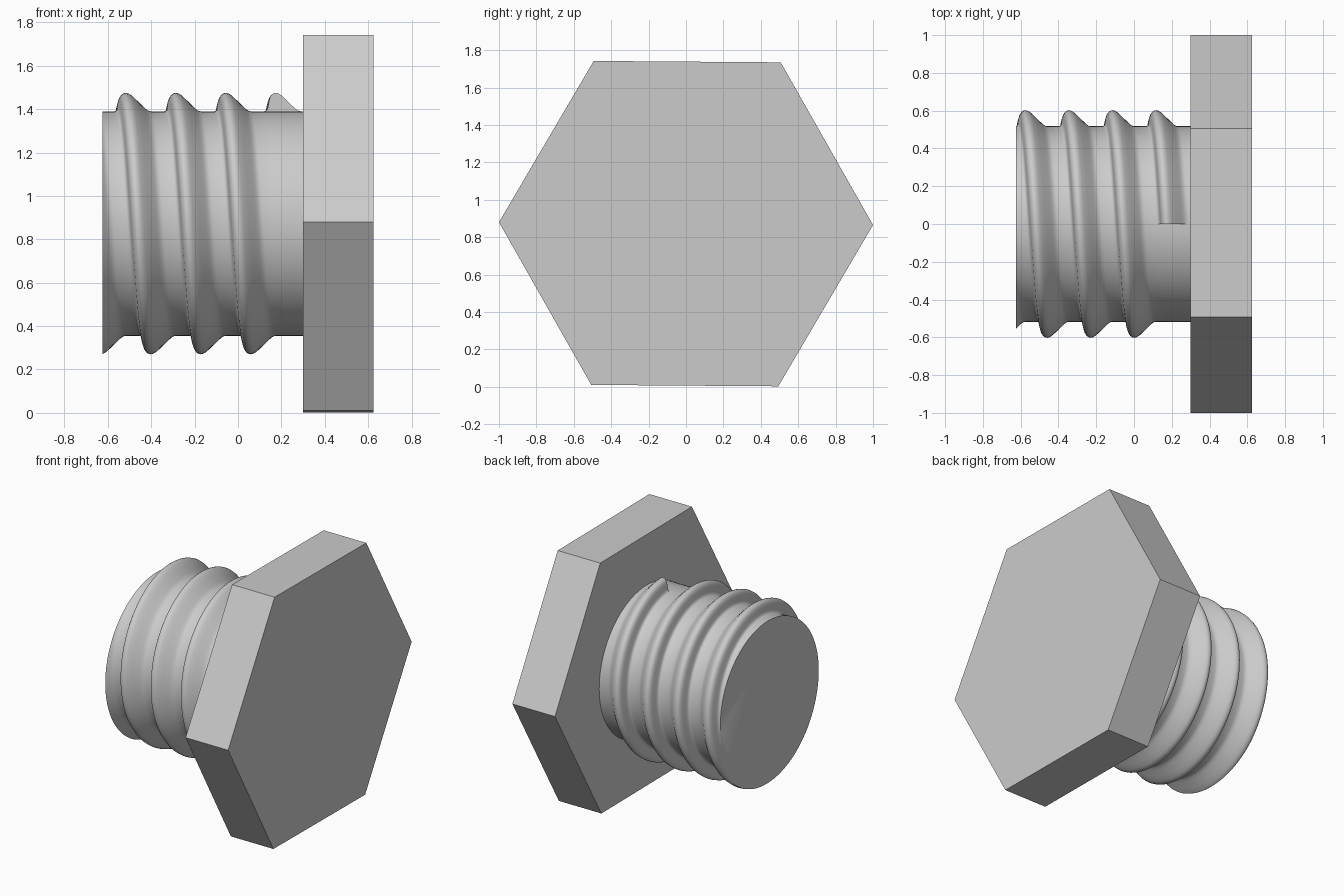
import bpy, bmesh
from math import sin, cos, tau, radians
from mathutils import Matrix

cube = bpy.data.objects.get("Cube")
if cube:
    bpy.data.objects.remove(cube, do_unlink=True)

AXIS_Z = 0.8725
HEAD_IN, HEAD_OUT, TIP = 0.30, 0.625, -0.625
SHANK_R, PITCH, START_X = 0.5175, 0.2305, 0.1745
STEPS, TURNS = 96, 5

steel = bpy.data.materials.new("grey_steel")
steel.use_nodes = True
colour = (0.6, 0.6, 0.6, 1)
steel.diffuse_color = colour
steel.node_tree.nodes["Principled BSDF"].inputs["Base Color"].default_value = colour


def make_object(name, bm):
    bmesh.ops.recalc_face_normals(bm, faces=bm.faces)
    mesh = bpy.data.meshes.new(name)
    bm.to_mesh(mesh)
    bm.free()
    obj = bpy.data.objects.new(name, mesh)
    bpy.context.collection.objects.link(obj)
    mesh.materials.append(steel)
    return obj


# Hexagonal head
bm = bmesh.new()
ring = [bm.verts.new((HEAD_IN, cos(tau * k / 6 - 0.0075),
                      AXIS_Z + sin(tau * k / 6 - 0.0075))) for k in range(6)]
face = bm.faces.new(ring)
side = bmesh.ops.extrude_face_region(bm, geom=[face])["geom"]
bmesh.ops.translate(bm, vec=(HEAD_OUT - HEAD_IN, 0, 0),
                    verts=[v for v in side if isinstance(v, bmesh.types.BMVert)])
if not any(f.normal.x < -0.9 for f in bm.faces):
    bmesh.ops.contextual_create(bm, geom=[e for e in bm.edges if e.is_boundary])
make_object("hex_head", bm)

# Thread profile over one pitch: (offset along axis, height above shank)
ridge = [(-0.053, 0), (-0.046, 0.002), (-0.040, 0.008), (-0.036, 0.020),
         (-0.031, 0.050), (-0.026, 0.066), (-0.019, 0.077), (-0.010, 0.083),
         (0, 0.085), (0.012, 0.082), (0.025, 0.074), (0.05, 0.05),
         (0.08, 0.021), (0.092, 0.010), (0.103, 0.003), (0.115, 0)]
profile = ridge + [(ridge[0][0] + PITCH, 0)]

# Threaded shank: the profile swept along a helix, from the top towards the back
bm = bmesh.new()


def point(x, r, i):
    a = tau * i / STEPS
    return bm.verts.new((x, r * sin(a), AXIS_Z + r * cos(a)))


rows = [[point(START_X + d - PITCH * i / STEPS, SHANK_R + h, i) for d, h in profile]
        for i in range(STEPS * TURNS + 1)]
for a, b in zip(rows, rows[1:]):
    for j in range(len(profile) - 1):
        bm.faces.new((a[j], a[j + 1], b[j + 1], b[j]))

# Plain neck between the first turn and the head
neck = [point(HEAD_IN + 0.06, SHANK_R, i) for i in range(STEPS + 1)]
for i in range(STEPS):
    bm.faces.new((rows[i][-1], neck[i], neck[i + 1], rows[i + 1][-1]))

# Flat end of the thread start
bm.faces.new(rows[0])
bmesh.ops.remove_doubles(bm, verts=bm.verts, dist=0.0002)

# Cut the tip square and close it
cut = bmesh.ops.bisect_plane(bm, geom=bm.verts[:] + bm.edges[:] + bm.faces[:],
                             plane_co=(TIP, 0, 0), plane_no=(-1, 0, 0),
                             clear_outer=True)
rim = [e for e in cut["geom_cut"] if isinstance(e, bmesh.types.BMEdge)]
bmesh.ops.contextual_create(bm, geom=rim)
shank = make_object("threaded_shank", bm)

bpy.ops.object.select_all(action="DESELECT")
shank.select_set(True)
bpy.context.view_layer.objects.active = shank
bpy.ops.object.shade_smooth_by_angle(angle=radians(50))
